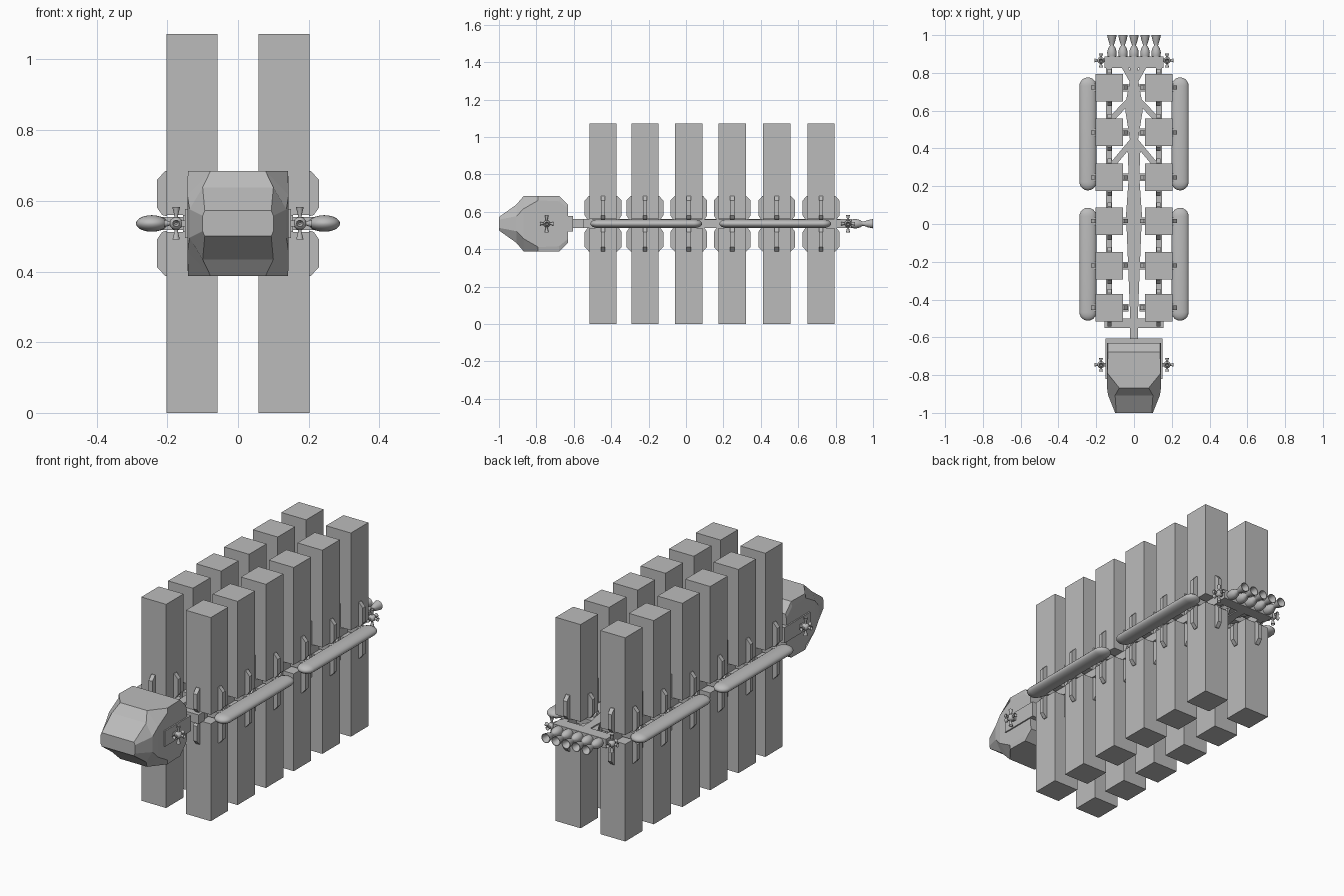
import bpy, bmesh, math
from mathutils import Matrix, Vector

if "Cube" in bpy.data.objects:
    bpy.data.objects.remove(bpy.data.objects["Cube"])

CZ = 0.536                      # height of the ship's centre line
ROWS = [-0.443, -0.22, 0.015, 0.247, 0.485, 0.722]
CX, CS = 0.13, 0.145            # container column and width

hull = bpy.data.materials.new("hull_grey")
hull.diffuse_color = (0.5, 0.5, 0.5, 1)
hull.use_nodes = True
hull.node_tree.nodes["Principled BSDF"].inputs["Base Color"].default_value = hull.diffuse_color


def finish(name, bm, smooth=False):
    bmesh.ops.recalc_face_normals(bm, faces=bm.faces)
    me = bpy.data.meshes.new(name)
    bm.to_mesh(me)
    bm.free()
    ob = bpy.data.objects.new(name, me)
    bpy.context.collection.objects.link(ob)
    me.materials.append(hull)
    if smooth:
        bpy.ops.object.select_all(action='DESELECT')
        bpy.context.view_layer.objects.active = ob
        ob.select_set(True)
        bpy.ops.object.shade_smooth_by_angle(angle=math.radians(40))
    return ob


def box(bm, x0, x1, y0, y1, z0, z1):
    m = Matrix.Translation(((x0 + x1) / 2, (y0 + y1) / 2, (z0 + z1) / 2))
    bmesh.ops.create_cube(bm, size=1, matrix=m @ Matrix.Diagonal((x1 - x0, y1 - y0, z1 - z0, 1)))


def loft(bm, rings, close=True, caps=True):
    vs = [[bm.verts.new(p) for p in r] for r in rings]
    n = len(vs[0])
    for a, b in zip(vs, vs[1:]):
        for i in range(n):
            bm.faces.new((a[i], a[(i + 1) % n], b[(i + 1) % n], b[i]))
    if caps:
        bm.faces.new(vs[0])
        bm.faces.new(vs[-1])


def lathe(bm, profile, mat, n=16):
    """Spin (radius, distance) pairs around local z."""
    loft(bm, [[mat @ Vector((r * math.cos(2 * math.pi * i / n), r * math.sin(2 * math.pi * i / n), d))
               for i in range(n)] for r, d in profile])


def beam(bm, a, b, w, h):
    a, b = Vector((*a, CZ)), Vector((*b, CZ))
    d = b - a
    m = Matrix.Translation((a + b) / 2) @ Matrix.Rotation(math.atan2(d.y, d.x), 4, 'Z')
    bmesh.ops.create_cube(bm, size=1, matrix=m @ Matrix.Diagonal((d.length, w, h, 1)))


# Cargo containers, upper and lower rows
bm = bmesh.new()
for y in ROWS:
    for s in (-1, 1):
        for z0, z1 in ((0, 0.512), (0.56, 1.072)):
            box(bm, s * CX - CS / 2, s * CX + CS / 2, y - CS / 2, y + CS / 2, z0, z1)
finish("cargo_containers", bm)

# Clamp arms on all four sides of each container
bm = bmesh.new()
ARM = [(-0.002, 0.02), (0.012, 0.024), (0.026, 0.044), (0.026, 0.124), (0.004, 0.148), (-0.002, 0.148)]
for y in ROWS:
    for s in (-1, 1):
        for up in (-1, 1):
            for k in range(4):
                m = Matrix.Translation((s * CX, y, CZ)) @ Matrix.Rotation(k * math.pi / 2, 4, 'Z')
                loft(bm, [[m @ Vector((CS / 2 + d, w, up * z)) for d, z in ARM] for w in (-0.011, 0.011)])
finish("clamp_arms", bm)

# Frame: side rails, end crossbars, ties and diagonal braces
bm = bmesh.new()
for s in (-1, 1):
    box(bm, s * 0.132 - 0.015, s * 0.132 + 0.015, -0.53, 0.86, CZ - 0.022, CZ + 0.022)
    beam(bm, (0, 0.45), (s * 0.125, 0.30), 0.03, 0.036)
    beam(bm, (s * 0.03, 0.65), (s * 0.125, 0.55), 0.03, 0.036)
    beam(bm, (s * 0.01, 0.76), (s * 0.06, 0.85), 0.03, 0.036)
for y in ROWS:
    box(bm, -0.215, -0.03, y - 0.02, y + 0.02, CZ - 0.018, CZ + 0.018)
    box(bm, 0.03, 0.215, y - 0.02, y + 0.02, CZ - 0.018, CZ + 0.018)
box(bm, -0.155, 0.155, -0.55, -0.5, CZ - 0.024, CZ + 0.024)
box(bm, -0.155, 0.155, 0.825, 0.886, CZ - 0.024, CZ + 0.024)
finish("cargo_frame", bm)

# Central spine with tapering outline
bm = bmesh.new()
half = [(0.02, -0.66), (0.02, -0.5), (0.032, -0.2), (0.042, 0.05), (0.028, 0.25), (0.034, 0.4),
        (0.022, 0.45), (0.046, 0.6), (0.046, 0.63), (0.022, 0.76), (0.022, 0.84)]
outline = half + [(-x, y) for x, y in reversed(half)]
loft(bm, [[(x, y, CZ + z) for x, y in outline] for z in (-0.024, 0.024)])
finish("central_spine", bm)

# Faceted command module: y, top half width, half height, side half width, side half height
bm = bmesh.new()
SECTIONS = [(-0.63, 0.138, 0.1, 0.143, 0.08), (-0.678, 0.138, 0.148, 0.143, 0.12),
            (-0.79, 0.141, 0.148, 0.143, 0.125), (-0.868, 0.078, 0.148, 0.143, 0.08),
            (-0.907, 0.1, 0.102, 0.137, 0.04), (-1.0, 0.094, 0.036, 0.1, 0.022)]
loft(bm, [[(t, y, CZ + h), (w, y, CZ + m), (w, y, CZ - m), (t, y, CZ - h),
           (-t, y, CZ - h), (-w, y, CZ - m), (-w, y, CZ + m), (-t, y, CZ + h)]
          for y, t, h, w, m in SECTIONS])
finish("command_module", bm)

# Side block that carries the forward thrusters
bm = bmesh.new()
box(bm, -0.15, 0.15, -0.82, -0.605, CZ - 0.041, CZ + 0.041)
finish("command_module_collar", bm)

# Flattened fuel tanks
bm = bmesh.new()
R = 0.045
for s in (-1, 1):
    for y0, y1 in ((-0.512, 0.086), (0.178, 0.776)):
        dome = [(R * math.sin(math.radians(a)), R - R * math.cos(math.radians(a))) for a in (6, 22, 40, 58, 75, 90)]
        prof = [(r, y0 + d) for r, d in dome] + [(r, y1 - d) for r, d in reversed(dome)]
        m = Matrix.Translation((s * 0.244, 0, CZ)) @ Matrix.Diagonal((1, 1, 0.52, 1)) @ Matrix.Rotation(-math.pi / 2, 4, 'X')
        lathe(bm, prof, m, 20)
finish("fuel_tanks", bm, True)

# Five main engines with hollow bells
bm = bmesh.new()
ENGINE = [(0.02, 0.875), (0.024, 0.893), (0.025, 0.91), (0.02, 0.93), (0.011, 0.944), (0.012, 0.952),
          (0.019, 0.972), (0.025, 1.0), (0.022, 1.0), (0.016, 0.974), (0.007, 0.955)]
for i in range(-2, 3):
    lathe(bm, ENGINE, Matrix.Translation((i * 0.0585, 0, CZ)) @ Matrix.Rotation(-math.pi / 2, 4, 'X'))
finish("main_engines", bm, True)

# Steering thruster clusters
bm = bmesh.new()
JET = [(0.009, 0.008), (0.005, 0.02), (0.006, 0.026), (0.011, 0.046), (0.009, 0.046), (0.003, 0.03)]
for s in (-1, 1):
    for y in (-0.745, 0.866):
        c = Matrix.Translation((s * 0.175, y, CZ))
        bmesh.ops.create_icosphere(bm, subdivisions=2, radius=0.019, matrix=c)
        box(bm, s * 0.16 - 0.016, s * 0.16 + 0.016, y - 0.009, y + 0.009, CZ - 0.009, CZ + 0.009)
        for d, k in (((0, 1, 0), 0.8), ((0, -1, 0), 0.8), ((0, 0, 1), 1), ((0, 0, -1), 1), ((s, 0, 0), 0.75)):
            q = Vector((0, 0, 1)).rotation_difference(Vector(d)).to_matrix().to_4x4()
            lathe(bm, [(r, z * k) for r, z in JET], c @ q, 10)
finish("steering_thrusters", bm, True)
